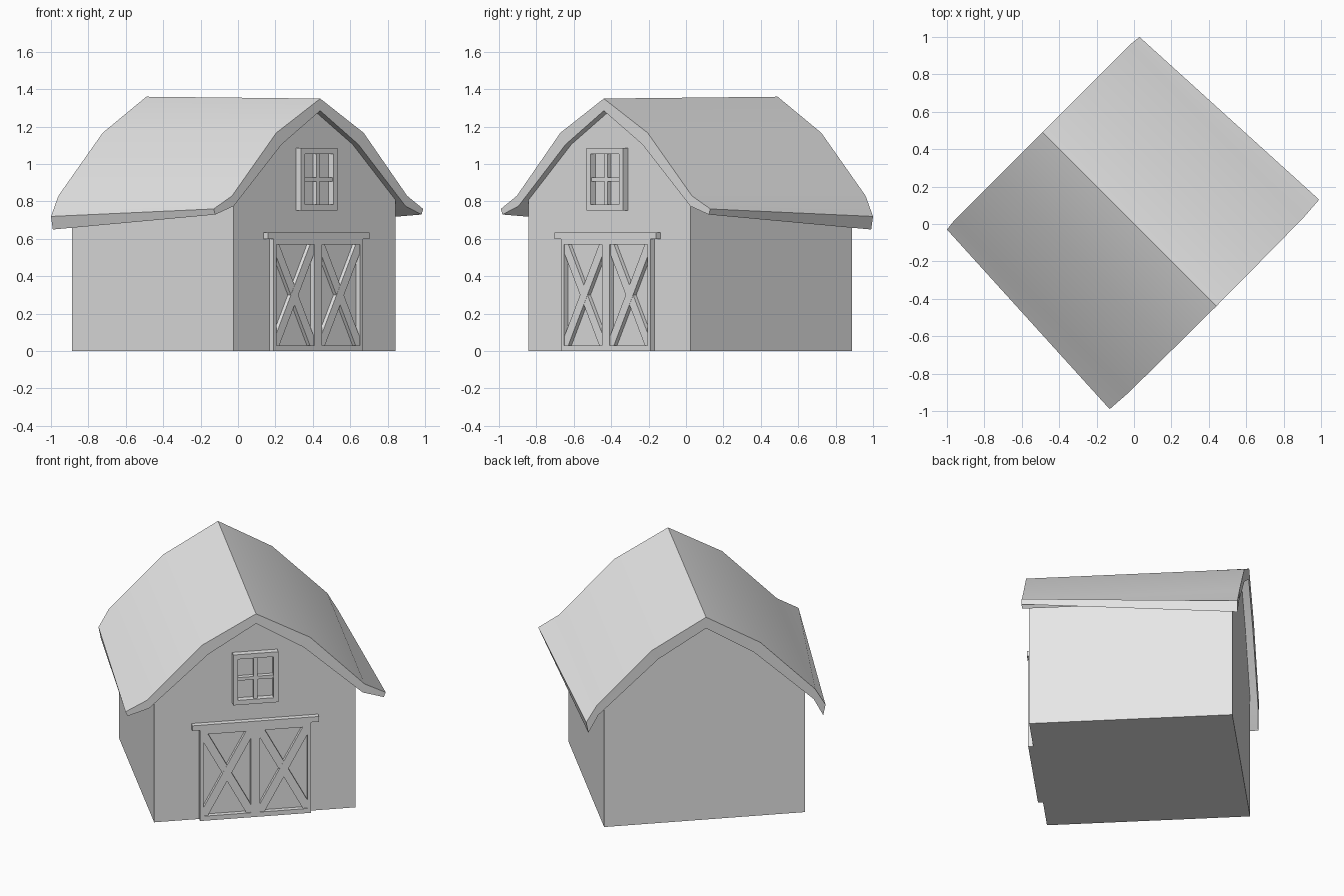
import bpy
import bmesh
from math import radians

old = bpy.data.objects.get("Cube")
if old:
    bpy.data.objects.remove(old, do_unlink=True)

grey = bpy.data.materials.new("light_grey")
grey.use_nodes = True
grey.diffuse_color = (0.8, 0.8, 0.8, 1)
grey.node_tree.nodes["Principled BSDF"].inputs["Base Color"].default_value = (0.8, 0.8, 0.8, 1)

TURN = radians(45)      # the barn stands at an angle; parts are modelled facing -y
WALL = -0.577           # y of the door wall


def finish(name, bm, smooth=False):
    bmesh.ops.recalc_face_normals(bm, faces=bm.faces)
    mesh = bpy.data.meshes.new(name)
    bm.to_mesh(mesh)
    bm.free()
    mesh.materials.append(grey)
    obj = bpy.data.objects.new(name, mesh)
    bpy.context.collection.objects.link(obj)
    obj.rotation_euler.z = TURN
    if smooth:
        bpy.ops.object.select_all(action='DESELECT')
        obj.select_set(True)
        bpy.context.view_layer.objects.active = obj
        bpy.ops.object.shade_smooth_by_angle(angle=radians(30))
    return obj


def prism(bm, outline, y0, y1):
    """Extrude an (x, z) outline from y0 to y1."""
    front = [bm.verts.new((x, y0, z)) for x, z in outline]
    back = [bm.verts.new((x, y1, z)) for x, z in outline]
    bm.faces.new(front)
    bm.faces.new(back[::-1])
    n = len(outline)
    for i in range(n):
        j = (i + 1) % n
        bm.faces.new((front[i], back[i], back[j], front[j]))


def plate(bm, x0, x1, z0, z1, depth):
    """Board standing out from the door wall by depth."""
    prism(bm, [(x0, z0), (x1, z0), (x1, z1), (x0, z1)], WALL - depth, WALL + 0.01)


# Walls with a gambrel gable
half = [(0.612, 0), (0.612, 0.84), (0.31, 1.135)]
bm = bmesh.new()
prism(bm, half + [(0, 1.31)] + [(-x, z) for x, z in half[::-1]], WALL, 0.645)
finish("walls", bm)


# Roof shell: outer and inner profiles at each end, given as (x, y, z) from ridge to eave
def ring(bm, side):
    full = [(-x, y, z) for x, y, z in side[:0:-1]] + side
    return [bm.verts.new(p) for p in full]


bm = bmesh.new()
rings = [ring(bm, side) for side in (
    [(0, -0.622, 1.35), (0.33, -0.62, 1.167), (0.662, -0.617, 0.83), (0.792, -0.608, 0.76)],
    [(0, 0.693, 1.36), (0.33, 0.693, 1.167), (0.665, 0.693, 0.83), (0.728, 0.686, 0.72)],
    [(0, 0.69, 1.285), (0.29, 0.69, 1.105), (0.655, 0.69, 0.765), (0.715, 0.685, 0.65)],
    [(0, -0.622, 1.285), (0.29, -0.62, 1.105), (0.65, -0.617, 0.775), (0.78, -0.608, 0.73)],
)]
for k in range(4):
    a, b = rings[k], rings[(k + 1) % 4]
    for i in range(len(a) - 1):
        bm.faces.new((a[i], a[i + 1], b[i + 1], b[i]))
for end in (0, -1):
    bm.faces.new([r[end] for r in rings])
finish("roof", bm, smooth=True)

# Door frame: posts, middle stile, head and sill
bm = bmesh.new()
for s in (-1, 1):
    plate(bm, *sorted((s * 0.317, s * 0.338)), 0, 0.6, 0.03)
plate(bm, -0.028, 0.028, 0.03, 0.57, 0.03)
plate(bm, -0.317, 0.317, 0.57, 0.6, 0.03)
plate(bm, -0.317, 0.317, 0, 0.03, 0.03)
finish("door_frame", bm)

# Crossed braces on both door leaves
for name, x0 in (("right_door_braces", -0.317), ("left_door_braces", 0.028)):
    x1, z0, z1, d = x0 + 0.289, 0.03, 0.57, 0.028
    e = d * (z1 - z0) / (x1 - x0)
    bar = [(x0, z0), (x0 + d, z0), (x1, z1 - e), (x1, z1), (x1 - d, z1), (x0, z0 + e)]
    bm = bmesh.new()
    prism(bm, bar, WALL - 0.024, WALL + 0.01)
    prism(bm, [(x0 + x1 - x, z) for x, z in bar], WALL - 0.023, WALL + 0.01)
    finish(name, bm)

# Sliding rail above the doors
bm = bmesh.new()
plate(bm, -0.385, 0.385, 0.6, 0.635, 0.034)
finish("door_rail", bm)

# Loft window: frame and glazing bars
bm = bmesh.new()
for s in (-1, 1):
    plate(bm, *sorted((s * 0.108, s * 0.137)), 0.752, 1.085, 0.038)
plate(bm, -0.108, 0.108, 0.752, 0.783, 0.038)
plate(bm, -0.108, 0.108, 1.054, 1.085, 0.038)
finish("window_frame", bm)

bm = bmesh.new()
plate(bm, -0.011, 0.011, 0.783, 1.054, 0.028)
for x0, x1 in ((-0.108, -0.011), (0.011, 0.108)):
    plate(bm, x0, x1, 0.908, 0.929, 0.028)
finish("window_bars", bm)
